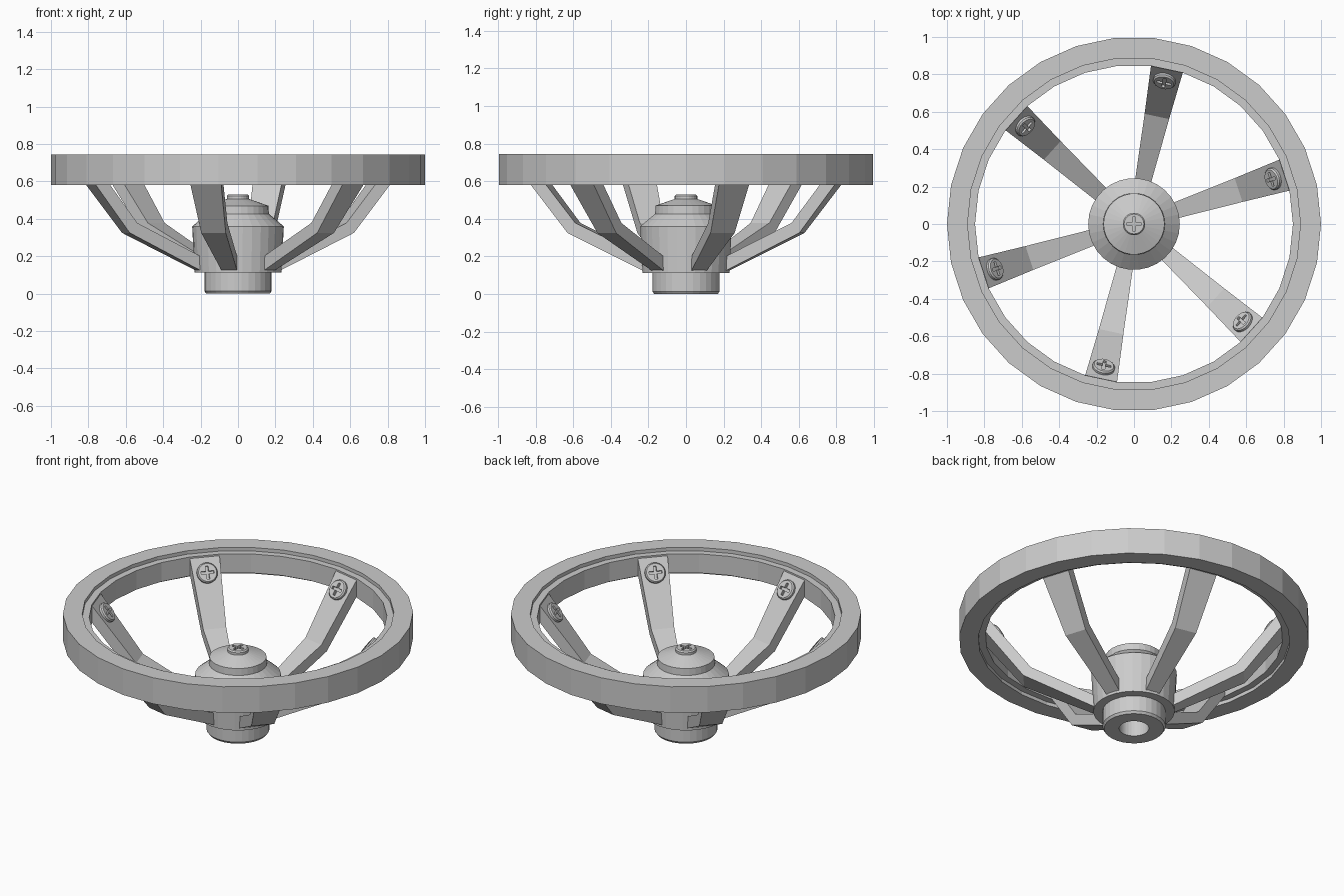
import bpy, bmesh, math
from mathutils import Matrix, Vector

if "Cube" in bpy.data.objects:
    bpy.data.objects.remove(bpy.data.objects["Cube"])

SIDES = 30


def finish(name, bm):
    bmesh.ops.recalc_face_normals(bm, faces=bm.faces)
    mesh = bpy.data.meshes.new(name)
    bm.to_mesh(mesh)
    bm.free()
    ob = bpy.data.objects.new(name, mesh)
    bpy.context.collection.objects.link(ob)
    return ob


def lathe(name, profile, closed=False, sides=SIDES):
    """Revolve (radius, z) points about z; radius 0 makes a pole."""
    bm = bmesh.new()
    rings = []
    for r, z in profile:
        if r == 0:
            rings.append([bm.verts.new((0, 0, z))] * sides)
        else:
            rings.append([bm.verts.new((r * math.cos(2 * math.pi * i / sides),
                                        r * math.sin(2 * math.pi * i / sides), z))
                          for i in range(sides)])
    pairs = list(zip(rings, rings[1:]))
    if closed:
        pairs.append((rings[-1], rings[0]))
    for a, b in pairs:
        for i in range(sides):
            j = (i + 1) % sides
            quad = list(dict.fromkeys((a[i], a[j], b[j], b[i])))
            bm.faces.new(quad)
    return finish(name, bm)


# Rim with a stepped inner band
lathe("rim", [(1, .58), (1, .744), (.89, .744), (.89, .722),
              (.85, .722), (.85, .602), (.89, .602), (.89, .58)], closed=True)

# Hub with bored neck, body, collar and cap
lathe("hub", [(0, .3), (.085, .3), (.085, 0), (.17, 0), (.18, .014), (.18, .112),
              (.232, .112), (.245, .36), (.165, .427), (.163, .47),
              (.06, .506), (0, .506)])

# Screw head with a cross recess
head = lathe("hub_screw", [(0, -.015), (.06, -.015), (.06, .013), (.053, .021), (0, .021)],
             sides=24)
bm = bmesh.new()
a, b = .038, .008
outline = [(a, -b), (a, b), (b, b), (b, a), (-b, a), (-b, b),
           (-a, b), (-a, -b), (-b, -b), (-b, -a), (b, -a), (b, -b)]
base = bm.faces.new([bm.verts.new((x, y, .006)) for x, y in outline])
top = bmesh.ops.extrude_face_region(bm, geom=[base])["geom"]
bmesh.ops.translate(bm, vec=(0, 0, .05),
                    verts=[v for v in top if isinstance(v, bmesh.types.BMVert)])
cutter = finish("cross_cutter", bm)
cutter.hide_render = True
mod = head.modifiers.new("recess", "BOOLEAN")
mod.operation, mod.object, mod.solver = "DIFFERENCE", cutter, "EXACT"
bpy.context.view_layer.update()
cut = bpy.data.meshes.new_from_object(head.evaluated_get(bpy.context.evaluated_depsgraph_get()))
head.modifiers.clear()
head.data = cut
bpy.data.objects.remove(cutter)
head.location.z = .508

# Bent spokes: (radius, bottom z), (radius, top z), half width
SECTIONS = [((.20, .112), (.20, .188), .041),
            ((.63, .325), (.588, .378), .067),
            ((.86, .625), (.845, .712), .087)]


def spoke(name):
    bm = bmesh.new()
    rings = [[bm.verts.new(p) for p in ((lo[0], -w, lo[1]), (lo[0], w, lo[1]),
                                        (hi[0], w, hi[1]), (hi[0], -w, hi[1]))]
             for lo, hi, w in SECTIONS]
    for p, q in zip(rings, rings[1:]):
        for i in range(4):
            j = (i + 1) % 4
            bm.faces.new((p[i], p[j], q[j], q[i]))
    bm.faces.new(rings[0])
    bm.faces.new(rings[-1])
    return finish(name, bm)


inner, outer = Vector((.588, 0, .378)), Vector((.845, 0, .712))
along = (outer - inner).normalized()
tilt = Vector((-along.z, 0, along.x)).to_track_quat('Z', 'Y').to_matrix().to_4x4()
seat = Matrix.Translation(inner.lerp(outer, .775)) @ tilt

# Six spokes, each fixed to the rim with a screw
for k in range(6):
    turn = Matrix.Rotation(math.radians(18 + 60 * k), 4, 'Z')
    spoke(f"spoke_{k + 1}").matrix_world = turn
    screw = bpy.data.objects.new(f"spoke_screw_{k + 1}", cut)
    bpy.context.collection.objects.link(screw)
    screw.matrix_world = turn @ seat
